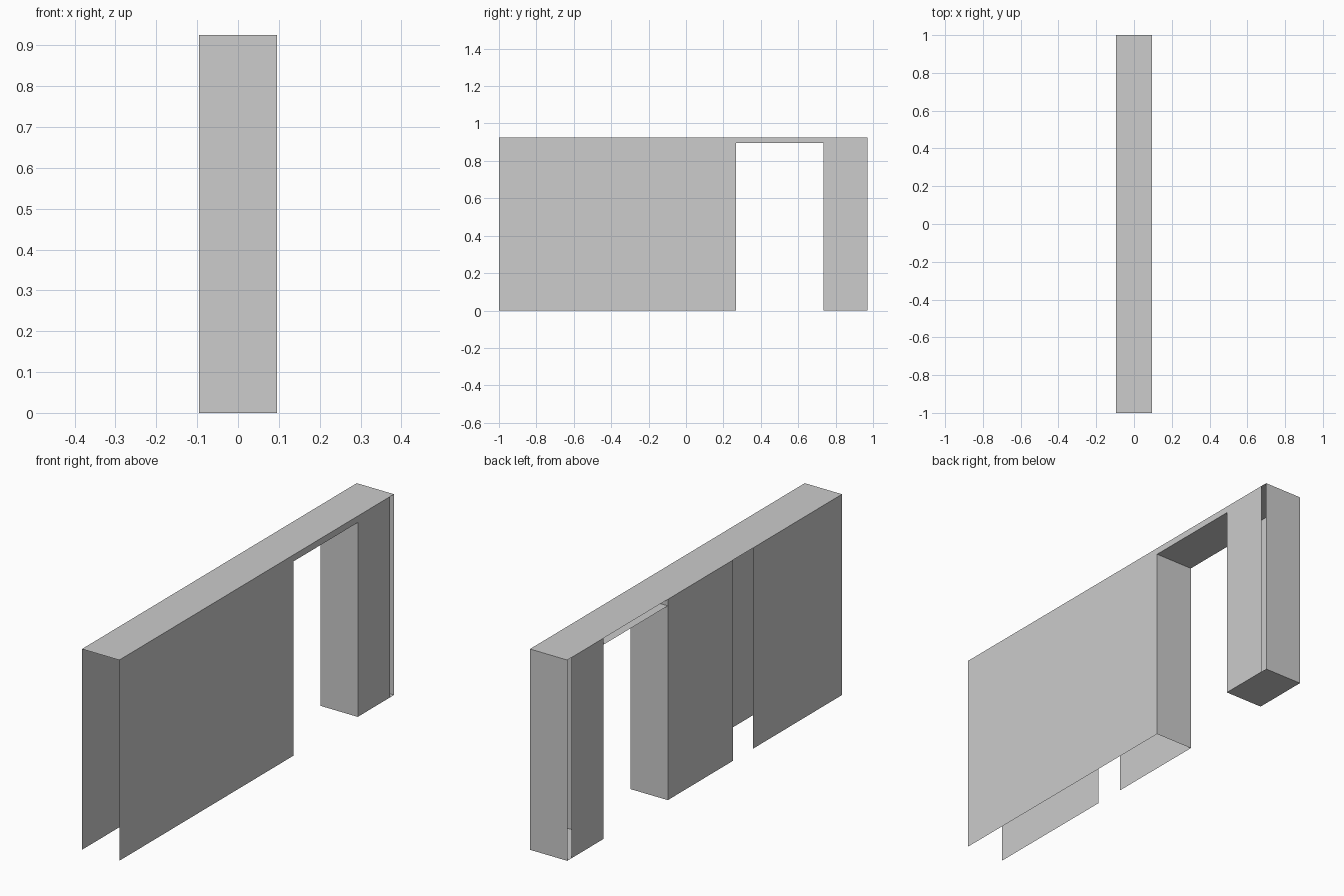
import bpy

cube = bpy.data.objects.get("Cube")
if cube:
    bpy.data.objects.remove(cube, do_unlink=True)

# Main dimensions
HALF = 0.095                            # half thickness of the wall
TOP, SOFFIT = 0.925, 0.895              # wall top and doorway head
START, END = -1.0, 1.0
DOOR_A, DOOR_B = 0.268, 0.736           # doorway sides
SLOT_A, SLOT_B = -0.353, -0.208         # full-height slot in the right side
PIER_END = 0.97                         # side sheets stop short of the end

grey = bpy.data.materials.new("wall_grey")
grey.use_nodes = True
grey.diffuse_color = (0.604, 0.604, 0.604, 1)
grey.node_tree.nodes["Principled BSDF"].inputs["Base Color"].default_value = grey.diffuse_color


def sheet(name, outline, flip=False):
    """Single flat sheet from its outline."""
    points = outline[::-1] if flip else outline
    mesh = bpy.data.meshes.new(name)
    mesh.from_pydata(points, [], [range(len(points))])
    mesh.materials.append(grey)
    obj = bpy.data.objects.new(name, mesh)
    bpy.context.collection.objects.link(obj)


def side(name, x, y0, y1, z0=0.0):
    sheet(name, [(x, y0, z0), (x, y1, z0), (x, y1, TOP), (x, y0, TOP)], x < 0)


def cross(name, y, flip):
    sheet(name, [(-HALF, y, 0), (HALF, y, 0), (HALF, y, TOP), (-HALF, y, TOP)], flip)


def level(name, z, y0, y1, flip=False):
    sheet(name, [(-HALF, y0, z), (HALF, y0, z), (HALF, y1, z), (-HALF, y1, z)], flip)


# Left side: one sheet running over the doorway
sheet("left_wall", [(HALF, y, z) for y, z in (
    (START, 0), (DOOR_A, 0), (DOOR_A, SOFFIT), (DOOR_B, SOFFIT),
    (DOOR_B, 0), (PIER_END, 0), (PIER_END, TOP), (START, TOP))])

# Right side: separate panels, open above the doorway
side("right_front_panel", -HALF, START, SLOT_A)
side("right_middle_panel", -HALF, SLOT_B, DOOR_A)
side("right_pier_panel", -HALF, DOOR_B, PIER_END)

# Door jambs and closed back end
cross("front_jamb", DOOR_A, True)
cross("back_jamb", DOOR_B, False)
cross("back_end", END, True)

# Top cover, doorway soffit and pier base
level("top_cover", TOP, START, END)
level("door_soffit", SOFFIT, DOOR_A, DOOR_B, True)
level("pier_base", 0, DOOR_B, END, True)
